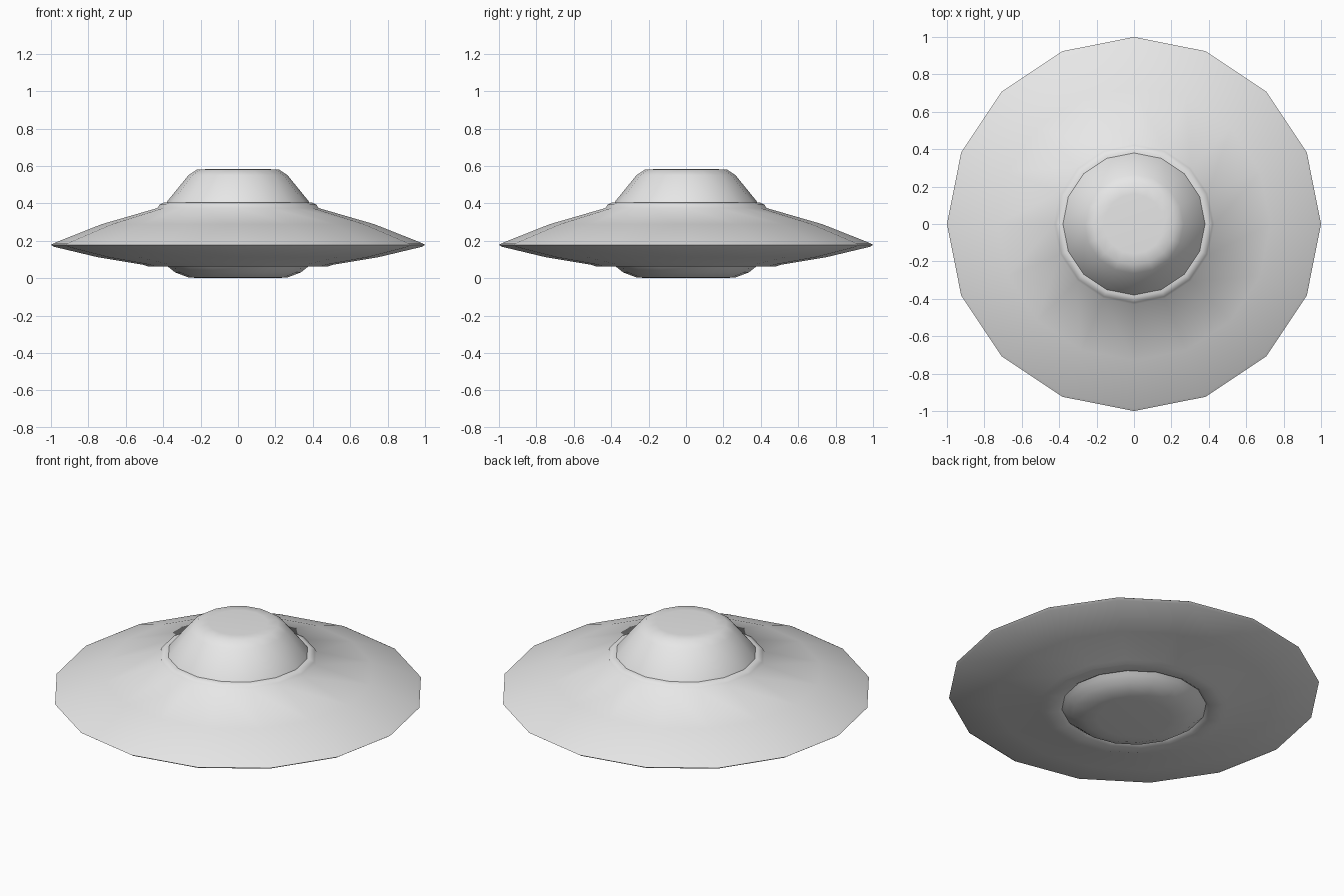
import bpy
import bmesh
import math

cube = bpy.data.objects.get("Cube")
if cube:
    bpy.data.objects.remove(cube, do_unlink=True)

SIDES = 16

metal = bpy.data.materials.new("pale_grey_metal")
metal.use_nodes = True
GREY = (0.8, 0.8, 0.8, 1)
metal.diffuse_color = GREY
metal.node_tree.nodes["Principled BSDF"].inputs["Base Color"].default_value = GREY


def lathe(name, profile, cap_start=False, cap_end=False):
    """Turn a (radius, height) profile around z; optional flat caps."""
    bm = bmesh.new()
    rings = []
    for r, z in profile:
        rings.append([bm.verts.new((r * math.cos(a), r * math.sin(a), z))
                      for a in (math.tau * i / SIDES for i in range(SIDES))])
    for upper, lower in zip(rings, rings[1:]):
        for i in range(SIDES):
            j = (i + 1) % SIDES
            bm.faces.new((upper[i], lower[i], lower[j], upper[j]))
    if cap_start:
        bm.faces.new(rings[0])
    if cap_end:
        bm.faces.new(rings[-1][::-1])
    mesh = bpy.data.meshes.new(name)
    bm.to_mesh(mesh)
    bm.free()
    mesh.materials.append(metal)
    obj = bpy.data.objects.new(name, mesh)
    bpy.context.collection.objects.link(obj)
    bpy.ops.object.select_all(action="DESELECT")
    obj.select_set(True)
    bpy.context.view_layer.objects.active = obj
    bpy.ops.object.shade_smooth_by_angle(angle=math.radians(60))
    return obj


# Saucer hull: rounded collar, sloping top, thin rim, shallow underside, lip
lathe("saucer_hull", [
    (0.37, 0.405), (0.395, 0.405), (0.42, 0.393), (0.43, 0.375),
    (0.73, 0.288), (0.985, 0.187), (1.0, 0.178), (0.985, 0.168),
    (0.75, 0.112), (0.51, 0.072), (0.48, 0.062), (0.41, 0.062), (0.39, 0.075),
])

# Cabin dome with a flat top
lathe("cabin_dome", [
    (0.16, 0.583), (0.22, 0.58), (0.265, 0.55), (0.375, 0.415), (0.385, 0.395),
], cap_start=True)

# Shallow pod under the hull
lathe("belly_pod", [
    (0.395, 0.08), (0.37, 0.058), (0.335, 0.03), (0.265, 0.004), (0.2, 0.0),
], cap_end=True)
